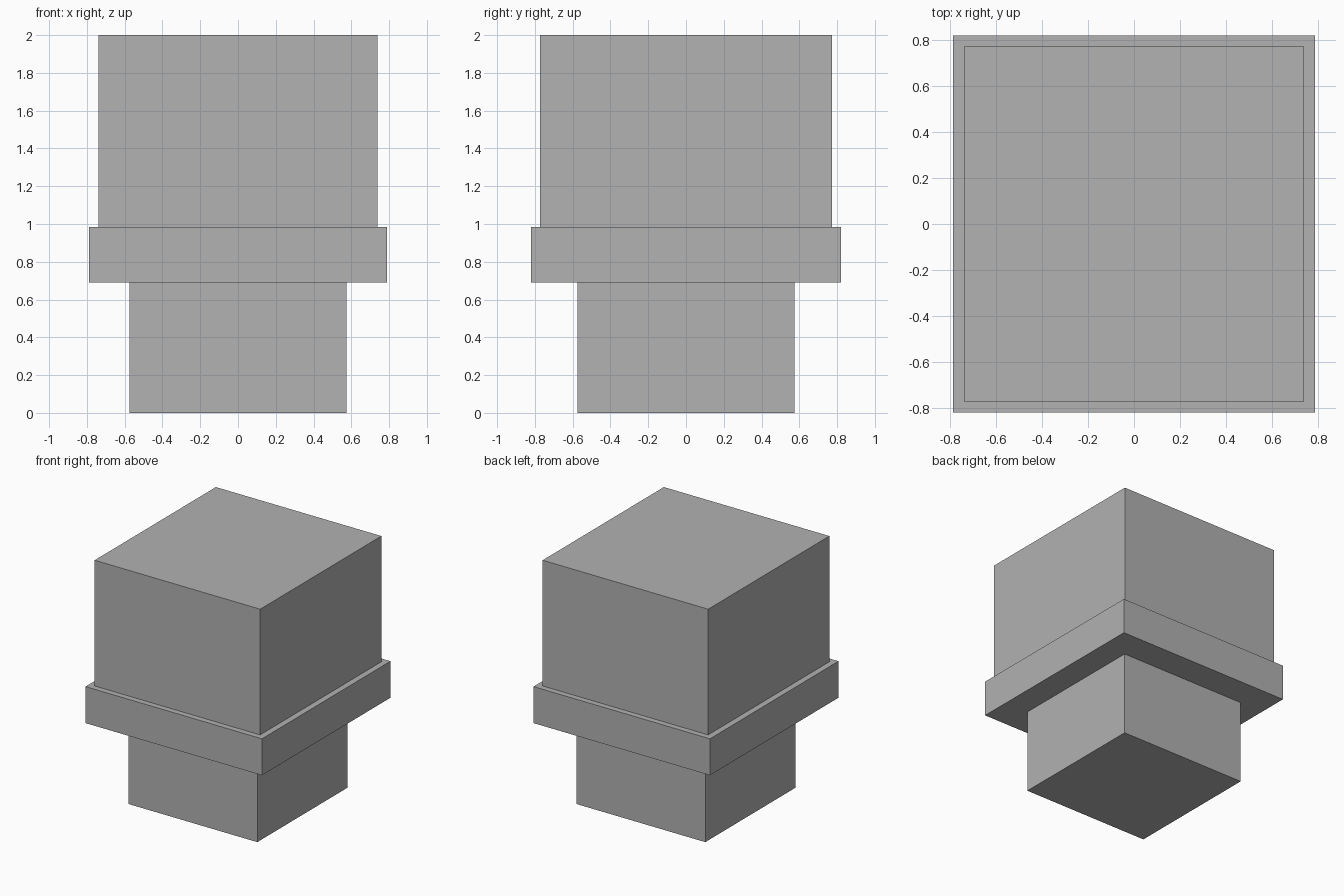
import bpy
import bmesh

if "Cube" in bpy.data.objects:
    bpy.data.objects.remove(bpy.data.objects["Cube"])

# One plain grey for the whole model
grey = bpy.data.materials.new("plain grey")
grey.diffuse_color = (0.445, 0.445, 0.445, 1.0)
grey.use_nodes = True
grey.node_tree.nodes["Principled BSDF"].inputs["Base Color"].default_value = grey.diffuse_color


def box(name, half_x, half_y, z0, z1):
    """Axis-aligned box centred on x = y = 0, spanning z0 to z1."""
    mesh = bpy.data.meshes.new(name)
    bm = bmesh.new()
    bmesh.ops.create_cube(bm, size=2.0)
    for v in bm.verts:
        v.co = (v.co.x * half_x, v.co.y * half_y, z0 if v.co.z < 0 else z1)
    bm.to_mesh(mesh)
    bm.free()
    mesh.materials.append(grey)
    obj = bpy.data.objects.new(name, mesh)
    bpy.context.collection.objects.link(obj)
    return obj


# Narrow base, overhanging collar, tall upper block
box("base_block", 0.575, 0.575, 0.0, 0.69)
box("collar", 0.788, 0.82, 0.69, 0.985)
box("upper_block", 0.739, 0.773, 0.985, 2.0)
